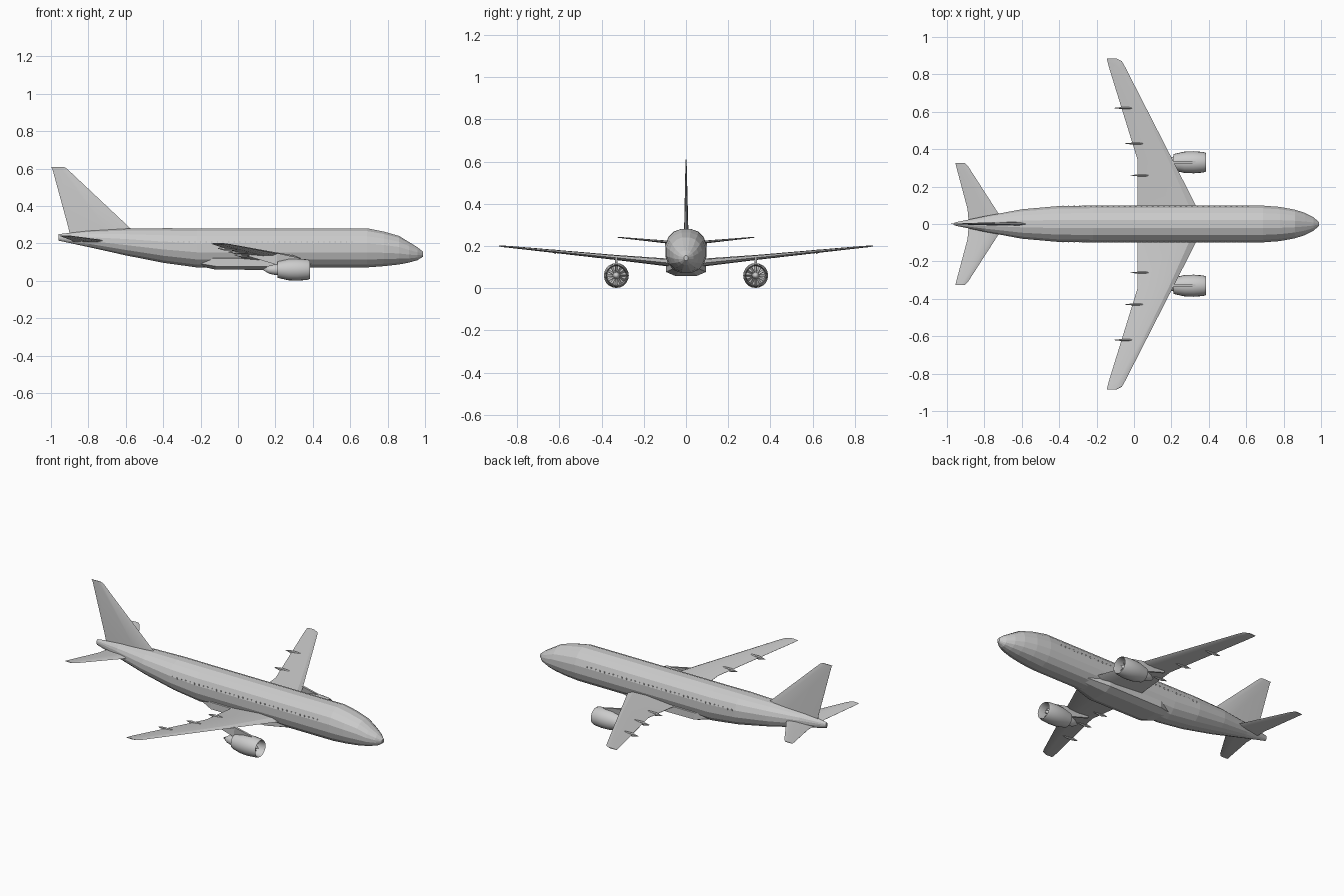
import bpy, bmesh, math
from mathutils import Matrix, Vector

cube = bpy.data.objects.get("Cube")
if cube:
    bpy.data.objects.remove(cube, do_unlink=True)

grey = bpy.data.materials.new("light grey paint")
grey.use_nodes = True
grey.diffuse_color = (0.6, 0.6, 0.6, 1)
grey.node_tree.nodes["Principled BSDF"].inputs["Base Color"].default_value = (0.6, 0.6, 0.6, 1)


def finish(name, bm, mirror=False, smooth=None):
    bmesh.ops.recalc_face_normals(bm, faces=bm.faces)
    mesh = bpy.data.meshes.new(name)
    bm.to_mesh(mesh)
    bm.free()
    obj = bpy.data.objects.new(name, mesh)
    bpy.context.collection.objects.link(obj)
    mesh.materials.append(grey)
    if mirror:
        mod = obj.modifiers.new("both sides", 'MIRROR')
        mod.use_axis = (False, True, False)
    if smooth:
        bpy.ops.object.select_all(action='DESELECT')
        bpy.context.view_layer.objects.active = obj
        obj.select_set(True)
        bpy.ops.object.shade_smooth_by_angle(angle=math.radians(smooth))
    return obj


def loft(bm, rings):
    """Skin closed rings of equal point count and cap both ends."""
    rows = [[bm.verts.new(p) for p in ring] for ring in rings]
    n = len(rows[0])
    for a, b in zip(rows, rows[1:]):
        for i in range(n):
            j = (i + 1) % n
            bm.faces.new((a[i], a[j], b[j], b[i]))
    bm.faces.new(rows[0])
    bm.faces.new(rows[-1])


def oval(x, y, low, high, half, sides, power=1.0):
    ring = []
    for i in range(sides):
        a = 2 * math.pi * (i + 0.5) / sides
        c, s = math.cos(a), math.sin(a)
        ring.append((x, y + half * math.copysign(abs(c) ** power, c),
                     (low + high) / 2 + (high - low) / 2 * math.copysign(abs(s) ** power, s)))
    return ring


def foil(lead, trail, thick, place):
    """Airfoil ring; place(x, offset) positions each point."""
    shape = [(0, 0), (0.12, 0.4), (0.4, 0.5), (1, 0.03), (1, -0.03), (0.4, -0.4), (0.12, -0.32)]
    return [place(lead + (trail - lead) * t, thick * h) for t, h in shape]


def surface(name, sections, upright=False):
    bm = bmesh.new()
    rings = []
    for lead, trail, y, z, thick in sections:
        if upright:
            rings.append(foil(lead, trail, thick, lambda x, o: (x, o, z)))
        else:
            rings.append(foil(lead, trail, thick, lambda x, o: (x, y, z + o)))
    loft(bm, rings)
    return finish(name, bm, mirror=not upright, smooth=20)


# Fuselage: x, bottom, top, half width
stations = [
    (-0.96, 0.215, 0.25, 0.008), (-0.8, 0.18, 0.268, 0.042), (-0.6, 0.135, 0.28, 0.08),
    (-0.4, 0.095, 0.283, 0.098), (-0.22, 0.07, 0.283, 0.1), (0.69, 0.07, 0.283, 0.1),
    (0.78, 0.077, 0.265, 0.093), (0.86, 0.086, 0.242, 0.078), (0.915, 0.097, 0.208, 0.06),
    (0.96, 0.11, 0.18, 0.036), (0.99, 0.13, 0.155, 0.01)]
bm = bmesh.new()
loft(bm, [oval(x, 0, lo, hi, w, 16, 0.92) for x, lo, hi, w in stations])
finish("fuselage", bm)

# Belly fairing between the wings
bm = bmesh.new()
loft(bm, [oval(x, 0, lo, 0.14, w, 8, 0.7) for x, lo, w in
          [(-0.24, 0.085, 0.05), (-0.12, 0.058, 0.098), (0.25, 0.056, 0.1), (0.42, 0.08, 0.06)]])
finish("belly_fairing", bm)

# Wings, tailplane and fin: leading x, trailing x, y, z, thickness
surface("wings", [
    (0.36, 0.02, 0.04, 0.115, 0.045), (0.325, 0.02, 0.11, 0.122, 0.04),
    (0.208, 0.02, 0.34, 0.145, 0.026), (-0.045, -0.133, 0.835, 0.195, 0.01),
    (-0.065, -0.142, 0.87, 0.198, 0.008), (-0.095, -0.145, 0.885, 0.2, 0.005)])
surface("tailplane", [
    (-0.7, -0.885, 0.02, 0.212, 0.018), (-0.74, -0.89, 0.08, 0.217, 0.016),
    (-0.885, -0.95, 0.305, 0.239, 0.006), (-0.905, -0.955, 0.325, 0.241, 0.004)])
surface("fin", [
    (-0.54, -0.9, 0, 0.25, 0.024), (-0.58, -0.907, 0, 0.285, 0.022),
    (-0.915, -0.993, 0, 0.6, 0.006), (-0.932, -1.0, 0, 0.61, 0.004)], upright=True)

# Engines: revolved nacelle with open intake and exhaust core
ENGINE_Y, ENGINE_Z = 0.33, 0.06
profile = [(0.375, 0), (0.35, 0.013), (0.33, 0.018), (0.325, 0.044), (0.37, 0.046), (0.384, 0.05),
           (0.37, 0.055), (0.32, 0.059), (0.27, 0.057), (0.212, 0.044), (0.214, 0.038),
           (0.24, 0.034), (0.19, 0.027), (0.165, 0.021), (0.13, 0)]
bm = bmesh.new()
verts = [bm.verts.new((x, 0, r)) for x, r in profile]
edges = [bm.edges.new(pair) for pair in zip(verts, verts[1:])]
bmesh.ops.spin(bm, geom=verts + edges, cent=(0, 0, 0), axis=(1, 0, 0),
               angle=2 * math.pi, steps=20, use_merge=True)
bmesh.ops.remove_doubles(bm, verts=bm.verts, dist=0.0002)
bmesh.ops.translate(bm, verts=bm.verts, vec=(0, ENGINE_Y, ENGINE_Z))
finish("engines", bm, mirror=True, smooth=35)

# Fan blades inside each intake
bm = bmesh.new()
for i in range(12):
    turn = Matrix.Rotation(i * math.pi / 6, 4, 'X')
    twist = Matrix.Rotation(math.radians(35), 4, 'Z')
    size = Matrix.Diagonal((0.016, 0.003, 0.03, 1))
    bmesh.ops.create_cube(bm, size=1, matrix=Matrix.Translation((0.332, ENGINE_Y, ENGINE_Z))
                          @ turn @ Matrix.Translation((0, 0, 0.03)) @ twist @ size)
finish("fan_blades", bm, mirror=True)

# Pylons joining engines to wings
bm = bmesh.new()
loft(bm, [[(x, ENGINE_Y + s * 0.006, z) for x, z in ((front, top), (back, low))
           for s in ((-1, 1) if x == front else (1, -1))]
          for front, top, back, low in
          [(0.33, 0.122, 0.33, 0.112), (0.21, 0.148, 0.209, 0.085), (0.06, 0.14, 0.059, 0.13)]])
finish("pylons", bm, mirror=True)

# Flap track fairings under the trailing edge
bm = bmesh.new()
for y, back in ((0.26, -0.02), (0.43, -0.05), (0.62, -0.108)):
    z = 0.112 + 0.1 * y
    loft(bm, [oval(back + t, y, z - d, z + d * 0.8, w, 6) for t, d, w in
              [(0, 0.002, 0.001), (0.04, 0.013, 0.006), (0.085, 0.011, 0.006), (0.13, 0.002, 0.001)]])
finish("flap_fairings", bm, mirror=True)

# Cabin windows as thin plates
bm = bmesh.new()
for i in range(34):
    bmesh.ops.create_cube(bm, size=1, matrix=Matrix.Translation((-0.38 + i * 0.03, 0.0965, 0.207))
                          @ Matrix.Diagonal((0.007, 0.004, 0.01, 1)))
finish("cabin_windows", bm, mirror=True)
